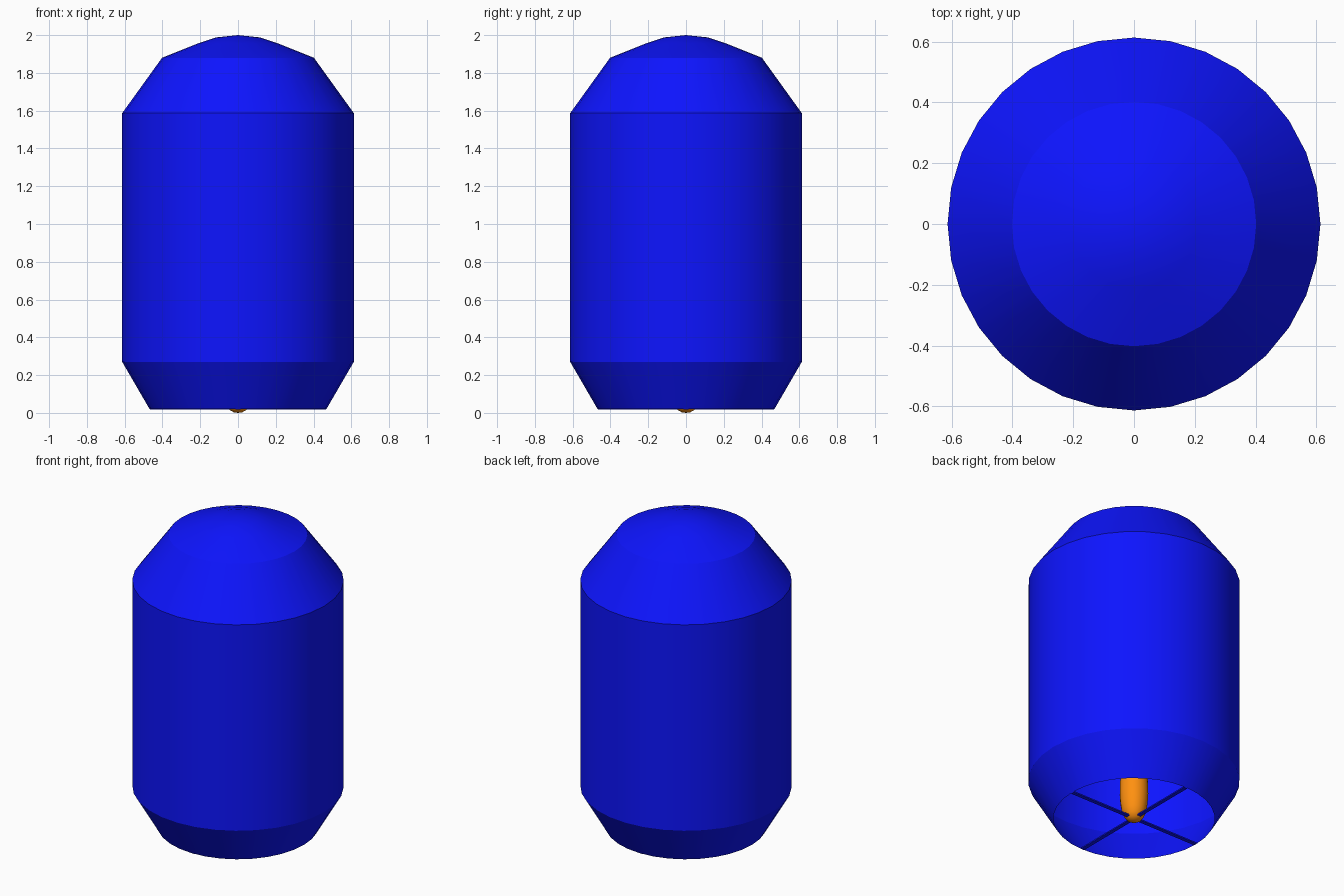
import bpy, bmesh, math
from mathutils import Matrix

if "Cube" in bpy.data.objects:
    bpy.data.objects.remove(bpy.data.objects["Cube"])

def material(name, rgb):
    m = bpy.data.materials.new(name)
    m.diffuse_color = (*rgb, 1)
    m.use_nodes = True
    m.node_tree.nodes["Principled BSDF"].inputs["Base Color"].default_value = m.diffuse_color
    return m

blue = material("blue_paper", (0.004, 0.007, 1.0))
orange = material("flame_orange", (1.0, 0.28, 0.005))

def add_object(name, bm, mat, smooth=False):
    me = bpy.data.meshes.new(name)
    bm.to_mesh(me)
    bm.free()
    ob = bpy.data.objects.new(name, me)
    bpy.context.collection.objects.link(ob)
    me.materials.append(mat)
    if smooth:
        bpy.ops.object.select_all(action='DESELECT')
        ob.select_set(True)
        bpy.context.view_layer.objects.active = ob
        bpy.ops.object.shade_smooth_by_angle(angle=math.radians(28))
    return ob

def lathe(name, profile, sides, mat):
    """Revolve a (radius, z) profile, listed bottom to top, about z."""
    bm = bmesh.new()
    rings = []
    for r, z in profile:
        if r == 0:
            rings.append([bm.verts.new((0, 0, z))] * sides)
        else:
            rings.append([bm.verts.new((r * math.cos(2 * math.pi * i / sides),
                                        r * math.sin(2 * math.pi * i / sides), z))
                          for i in range(sides)])
    for lo, hi in zip(rings, rings[1:]):
        for i in range(sides):
            j = (i + 1) % sides
            bm.faces.new(dict.fromkeys((lo[i], lo[j], hi[j], hi[i])))
    return add_object(name, bm, mat, True)

# Paper envelope, a single skin open at the bottom
lathe("lantern_envelope",
      [(0.468, 0.02), (0.613, 0.27), (0.613, 1.587), (0.402, 1.88),
       (0.21, 1.957), (0.115, 1.988), (0, 2.0)], 32, blue)

# Crossed flat support bars over the opening
for name, size in (("support_bar_x", (0.93, 0.024, 0.008)),
                   ("support_bar_y", (0.024, 0.93, 0.008))):
    bm = bmesh.new()
    bmesh.ops.create_cube(bm, size=1, matrix=Matrix.Translation((0, 0, 0.022))
                          @ Matrix.Diagonal((*size, 1)))
    add_object(name, bm, blue)

# Flame in the middle of the bars: blunt below, tapering to the top
lathe("flame",
      [(0, 0), (0.022, 0.003), (0.042, 0.014), (0.058, 0.035), (0.071, 0.07),
       (0.079, 0.12), (0.083, 0.18), (0.082, 0.25), (0.077, 0.32),
       (0.066, 0.39), (0.049, 0.45), (0.026, 0.49), (0, 0.5)], 24, orange)
